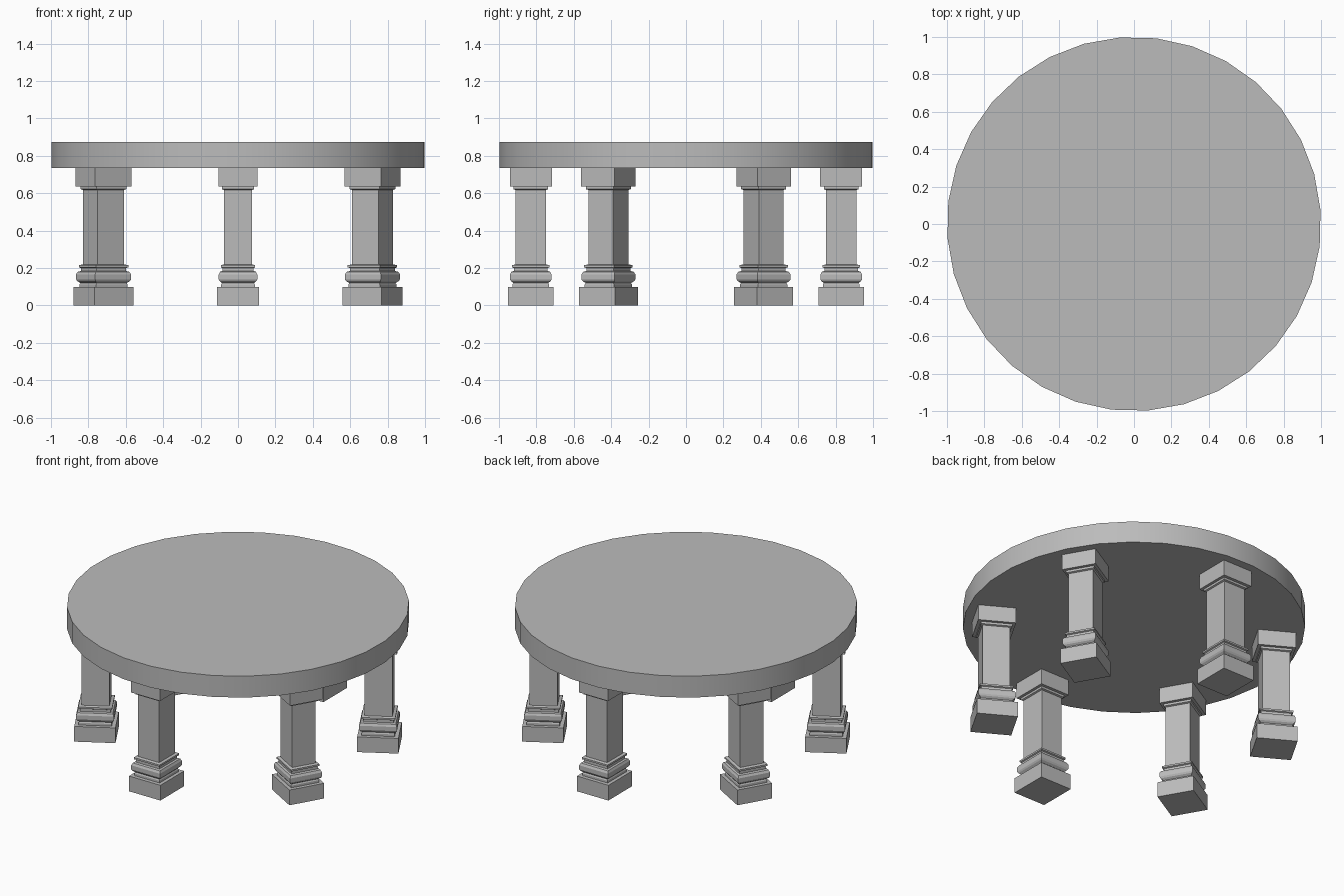
import bpy, bmesh, math
from mathutils import Matrix, Vector

cube = bpy.data.objects.get("Cube")
if cube:
    bpy.data.objects.remove(cube, do_unlink=True)

stone = bpy.data.materials.new("grey_stone")
stone.use_nodes = True
GREY = (0.5, 0.5, 0.5, 1)
stone.diffuse_color = GREY
stone.node_tree.nodes["Principled BSDF"].inputs["Base Color"].default_value = GREY


def finish(name, bm):
    bmesh.ops.recalc_face_normals(bm, faces=bm.faces)
    mesh = bpy.data.meshes.new(name)
    bm.to_mesh(mesh)
    bm.free()
    mesh.materials.append(stone)
    obj = bpy.data.objects.new(name, mesh)
    bpy.context.collection.objects.link(obj)
    return obj


# Round top, smooth around the rim
bm = bmesh.new()
bmesh.ops.create_cone(bm, cap_ends=True, segments=32, radius1=1, radius2=1, depth=0.138,
                      matrix=Matrix.Translation((0, 0, 0.805)) @ Matrix.Rotation(math.radians(4.3), 4, 'Z'))
top = finish("table_top", bm)
bpy.ops.object.select_all(action='DESELECT')
top.select_set(True)
bpy.context.view_layer.objects.active = top
bpy.ops.object.shade_smooth_by_angle(angle=math.radians(30))

# Leg silhouette: (height, half width), from plinth through mouldings and shaft to cap
PROFILE = [(0, .112), (.098, .112), (.098, .09), (.112, .09), (.12, .086), (.13, .098),
           (.14, .103), (.166, .103), (.18, .096), (.184, .084), (.2, .084), (.204, .092),
           (.215, .092), (.22, .076), (.618, .076), (.622, .086), (.636, .086),
           (.636, .104), (.736, .104)]
DEPTH_RATIO = 1.08
CORNERS = [(1, 1), (-1, 1), (-1, -1), (1, -1)]


def pillar(name, angle, radius=0.83):
    """Rectangular pillar lofted along the profile, facing outward at the angle."""
    bm = bmesh.new()
    rings = [[bm.verts.new((sx * w * DEPTH_RATIO, sy * w, z)) for sx, sy in CORNERS]
             for z, w in PROFILE]
    for low, high in zip(rings, rings[1:]):
        for i in range(4):
            j = (i + 1) % 4
            bm.faces.new((low[i], low[j], high[j], high[i]))
    bm.faces.new(rings[0][::-1])
    bm.faces.new(rings[-1])
    turn = Matrix.Rotation(angle, 4, 'Z')
    bm.transform(turn @ Matrix.Translation(Vector((radius, 0, 0))))
    return finish(name, bm)


# Six legs in a ring
NAMES = ["back_left_leg", "back_leg", "back_right_leg",
         "front_right_leg", "front_leg", "front_left_leg"]
for k, name in enumerate(NAMES):
    pillar(name, math.radians(30 + 60 * k))
